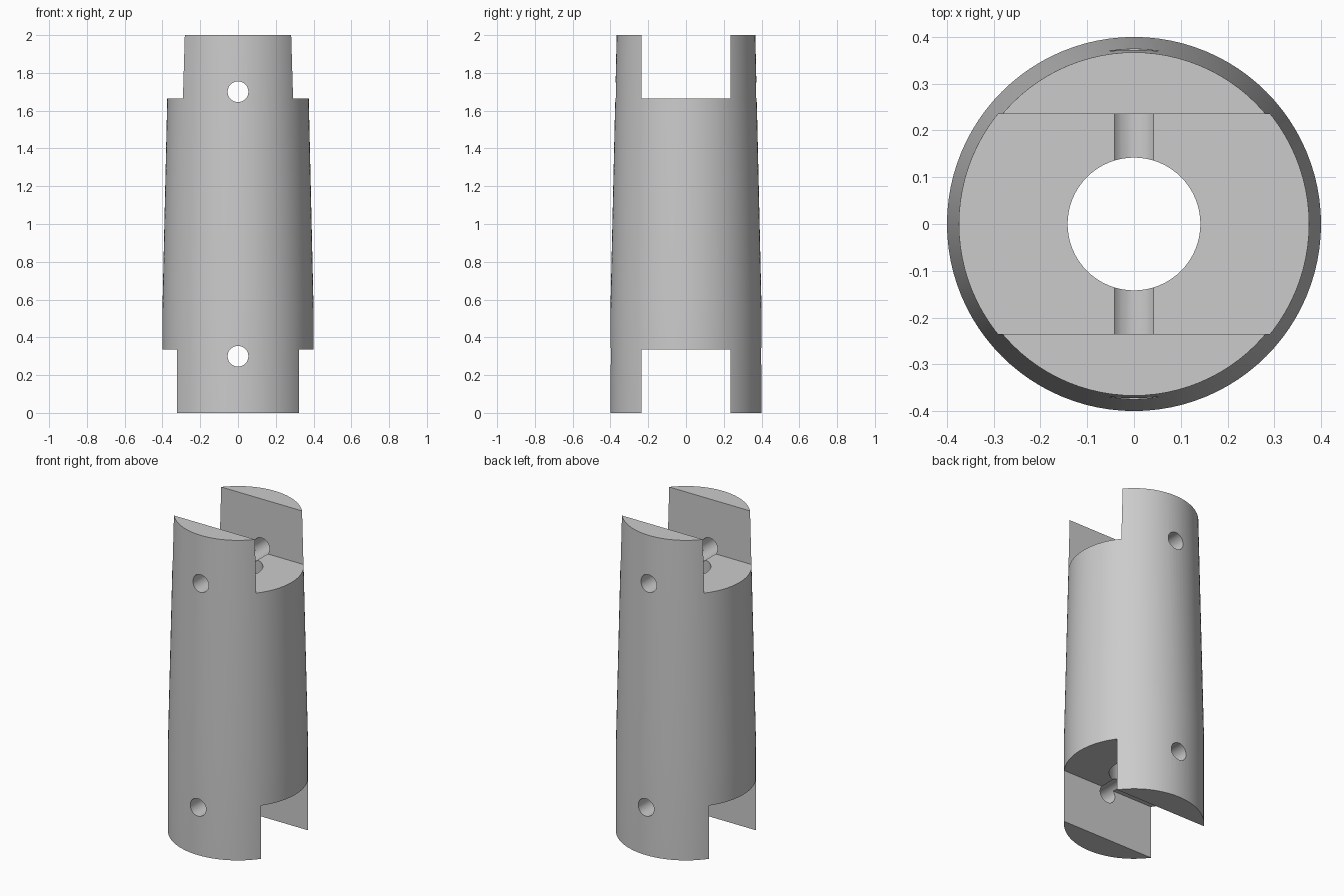
import bpy
import math

if "Cube" in bpy.data.objects:
    bpy.data.objects.remove(bpy.data.objects["Cube"], do_unlink=True)

SEGMENTS = 96
R_BASE, R_TOP = 0.40, 0.367
TAPER_START, HEIGHT = 0.55, 2.0
SLOT_HALF, SLOT_DEPTH = 0.235, 0.335
BORE_R, PIN_R, PIN_Z = 0.142, 0.055, 0.30

grey = bpy.data.materials.new("plain grey")
grey.use_nodes = True
colour = (0.6, 0.6, 0.6, 1)
grey.diffuse_color = colour
grey.node_tree.nodes["Principled BSDF"].inputs["Base Color"].default_value = colour


def lathe(name, profile):
    """Closed solid turned around z from (radius, height) points."""
    verts, faces = [], []
    for r, z in profile:
        for i in range(SEGMENTS):
            a = math.tau * i / SEGMENTS
            verts.append((r * math.cos(a), r * math.sin(a), z))
    for ring in range(len(profile) - 1):
        for i in range(SEGMENTS):
            j = (i + 1) % SEGMENTS
            lo, hi = ring * SEGMENTS, (ring + 1) * SEGMENTS
            faces.append((lo + i, lo + j, hi + j, hi + i))
    faces.append(tuple(reversed(range(SEGMENTS))))
    faces.append(tuple(range(len(verts) - SEGMENTS, len(verts))))
    mesh = bpy.data.meshes.new(name)
    mesh.from_pydata(verts, [], faces)
    obj = bpy.data.objects.new(name, mesh)
    bpy.context.collection.objects.link(obj)
    return obj


def cut(body, cutter):
    """Subtract the cutter from the body and discard it."""
    cutter.hide_render = True
    mod = body.modifiers.new("cut", "BOOLEAN")
    mod.operation, mod.solver, mod.object = "DIFFERENCE", "EXACT", cutter
    bpy.ops.object.select_all(action="DESELECT")
    bpy.context.view_layer.objects.active = body
    body.select_set(True)
    bpy.ops.object.modifier_apply(modifier=mod.name)
    bpy.data.objects.remove(cutter, do_unlink=True)


# Sleeve: straight at the foot, gently tapered above
sleeve = lathe("coupling_sleeve",
               [(R_BASE, 0), (R_BASE, TAPER_START), (R_TOP, HEIGHT)])
sleeve.data.materials.append(grey)

# Central bore along the axis
bpy.ops.mesh.primitive_cylinder_add(vertices=64, radius=BORE_R, depth=3, location=(0, 0, 1))
cut(sleeve, bpy.context.object)

# Slot across each end, leaving two prongs, with a pin hole through them
for end, inward in ((0, 1), (HEIGHT, -1)):
    bpy.ops.mesh.primitive_cube_add(size=1, location=(0, 0, end))
    slot = bpy.context.object
    slot.scale = (2, 2 * SLOT_HALF, 2 * SLOT_DEPTH)
    cut(sleeve, slot)
    bpy.ops.mesh.primitive_cylinder_add(vertices=32, radius=PIN_R, depth=2,
                                        location=(0, 0, end + inward * PIN_Z),
                                        rotation=(math.pi / 2, 0, 0))
    cut(sleeve, bpy.context.object)

bpy.ops.object.select_all(action="DESELECT")
bpy.context.view_layer.objects.active = sleeve
sleeve.select_set(True)
bpy.ops.object.shade_smooth_by_angle(angle=math.radians(30))
